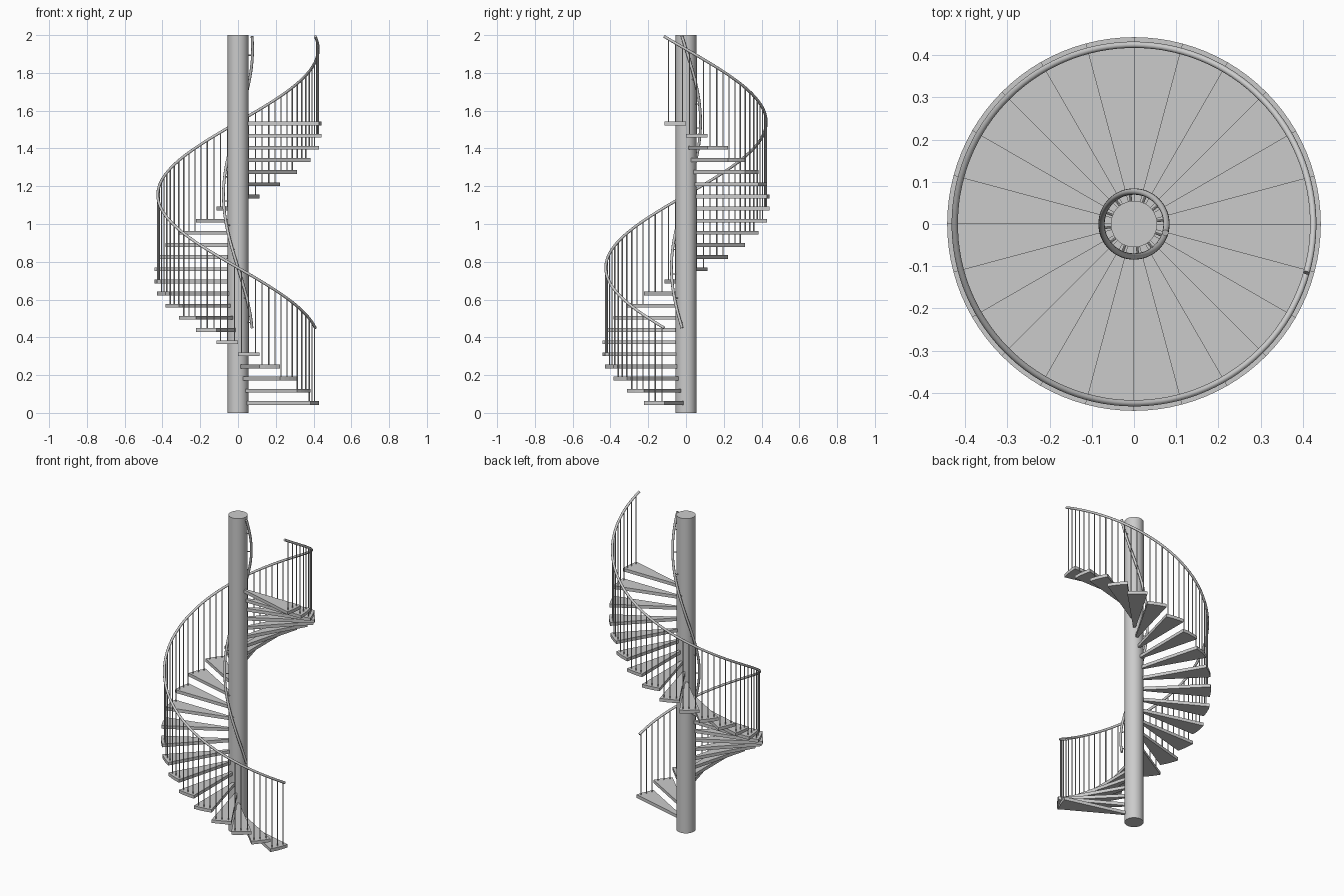
import bpy, bmesh, math
from mathutils import Vector

if "Cube" in bpy.data.objects:
    bpy.data.objects.remove(bpy.data.objects["Cube"])

STEPS, PITCH = 24, math.radians(15)
RISE, FIRST_TOP, THICK = 0.0643, 0.063, 0.02
R_COL, R_STEP, R_RAIL, R_INNER = 0.055, 0.443, 0.425, 0.077
START, RAIL_Z, TUBE = math.radians(-15.8), 0.45, 0.0075


def polar(r, a, z):
    return Vector((r * math.cos(a), r * math.sin(a), z))


def add_mesh(name, bm, smooth=False):
    bmesh.ops.recalc_face_normals(bm, faces=bm.faces)
    me = bpy.data.meshes.new(name)
    bm.to_mesh(me)
    bm.free()
    ob = bpy.data.objects.new(name, me)
    bpy.context.collection.objects.link(ob)
    if smooth:
        bpy.ops.object.select_all(action='DESELECT')
        ob.select_set(True)
        bpy.context.view_layer.objects.active = ob
        bpy.ops.object.shade_smooth_by_angle(angle=math.radians(40))
    return ob


def rod(bm, p, q, r, sides=8):
    d = q - p
    mat = d.to_track_quat('Z', 'Y').to_matrix().to_4x4()
    mat.translation = (p + q) / 2
    bmesh.ops.create_cone(bm, cap_ends=True, segments=sides, radius1=r,
                          radius2=r, depth=d.length, matrix=mat)


def rail_z(a):
    return RAIL_Z + (START - a) / PITCH * RISE


def helix_rail(name, radius):
    # round tube swept along one clockwise turn
    bm = bmesh.new()
    n, sides, rings = 120, 12, []
    for i in range(n + 1):
        a = START - 2 * math.pi * i / n
        c = polar(radius, a, rail_z(a))
        out = polar(1, a, 0)
        tan = Vector((math.sin(a) * radius, -math.cos(a) * radius, RISE / PITCH)).normalized()
        up = out.cross(tan)
        rings.append([bm.verts.new(c + TUBE * (out * math.cos(t) + up * math.sin(t)))
                      for t in (2 * math.pi * k / sides for k in range(sides))])
    for r0, r1 in zip(rings, rings[1:]):
        for k in range(sides):
            j = (k + 1) % sides
            bm.faces.new((r0[k], r0[j], r1[j], r1[k]))
    bm.faces.new(rings[0])
    bm.faces.new(rings[-1])
    add_mesh(name, bm, True)


# central column
bm = bmesh.new()
rod(bm, Vector((0, 0, 0)), Vector((0, 0, 2)), R_COL, 48)
add_mesh("central_column", bm, True)

# wedge treads, climbing clockwise
for k in range(STEPS):
    bm = bmesh.new()
    a0, top = -PITCH * (k + 1), FIRST_TOP + RISE * k
    outline = [polar(0.05, a0 - PITCH, top - THICK), polar(0.05, a0, top - THICK)]
    outline += [polar(R_STEP, a0 - PITCH * i / 4, top - THICK) for i in range(5)]
    face = bm.faces.new([bm.verts.new(p) for p in outline])
    ext = bmesh.ops.extrude_face_region(bm, geom=[face])
    bmesh.ops.translate(bm, vec=(0, 0, THICK),
                        verts=[v for v in ext["geom"] if isinstance(v, bmesh.types.BMVert)])
    add_mesh(f"tread_{k + 1:02d}", bm)

# three balusters per tread
bm = bmesh.new()
for k in range(STEPS):
    for f in (1 / 6, 3 / 6, 5 / 6):
        a = -PITCH * (k + 1 + f)
        rod(bm, polar(R_RAIL, a, FIRST_TOP + RISE * k - 0.005), polar(R_RAIL, a, rail_z(a)), 0.003)
add_mesh("balusters", bm, True)

# outer handrail and inner rail on the column
helix_rail("outer_handrail", R_RAIL)
helix_rail("inner_handrail", R_INNER)

# short brackets holding the inner rail
bm = bmesh.new()
for k in range(0, STEPS, 2):
    a = -PITCH * (k + 1.5)
    rod(bm, polar(R_COL - 0.005, a, rail_z(a)), polar(R_INNER, a, rail_z(a)), 0.003)
add_mesh("inner_rail_brackets", bm, True)
